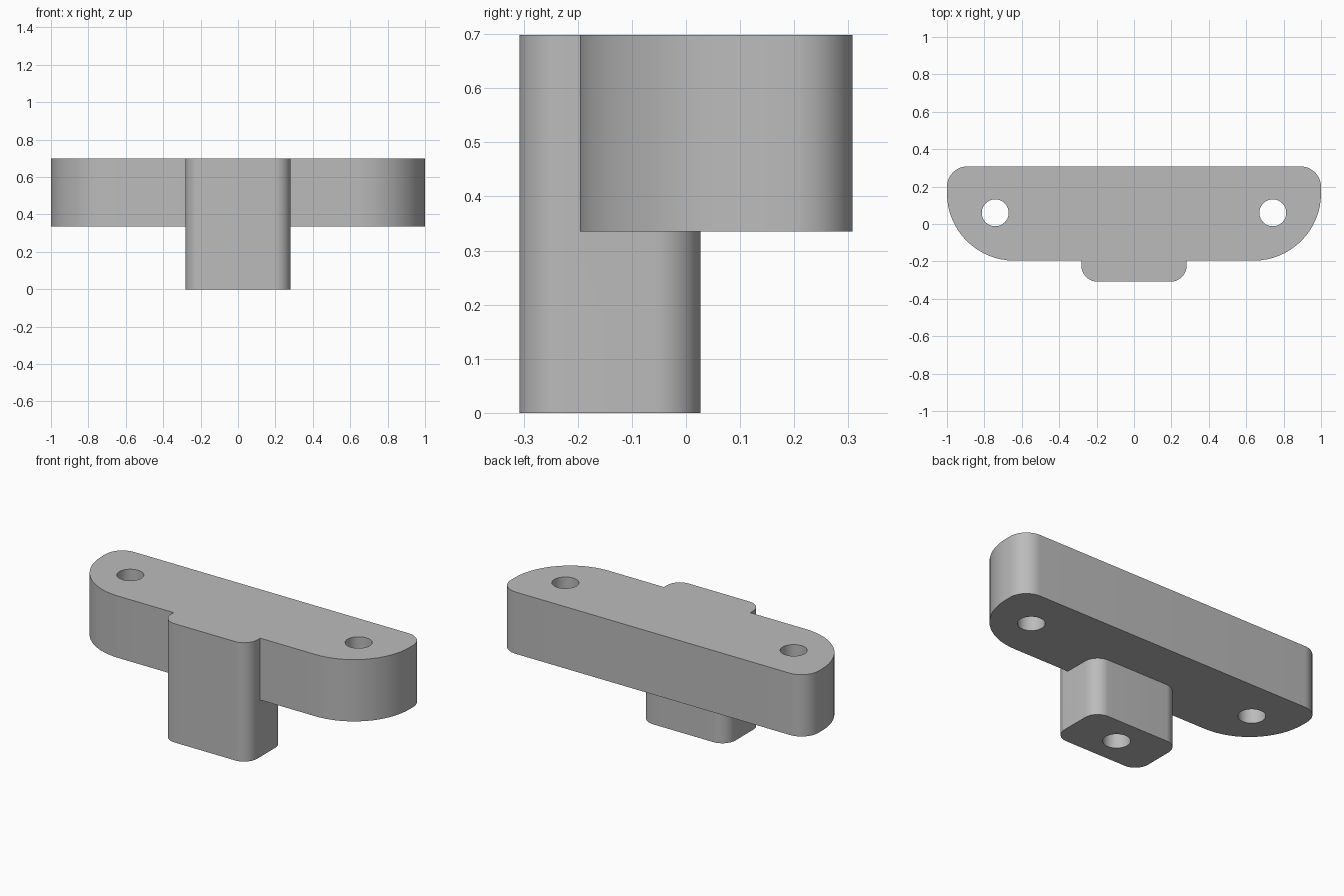
import bpy, bmesh, math

cube = bpy.data.objects.get("Cube")
if cube:
    bpy.data.objects.remove(cube, do_unlink=True)

grey = bpy.data.materials.new("plain grey")
grey.use_nodes = True
colour = (0.5, 0.5, 0.5, 1)
grey.diffuse_color = colour
grey.node_tree.nodes["Principled BSDF"].inputs["Base Color"].default_value = colour


def rounded_outline(half, front, back, r_front, r_back, steps=16):
    """Rectangle outline with separate front and back corner radii."""
    corners = [(1, 1, r_back), (-1, 1, r_back), (-1, -1, r_front), (1, -1, r_front)]
    pts = []
    for k, (sx, sy, r) in enumerate(corners):
        cx = sx * (half - r)
        cy = back - r if sy > 0 else front + r
        for i in range(steps + 1):
            a = math.pi / 2 * (k + i / steps)
            pts.append((cx + r * math.cos(a), cy + r * math.sin(a)))
    return pts


def circle(x, y, r, sides=48):
    return [(x + r * math.cos(math.tau * i / sides), y + r * math.sin(math.tau * i / sides))
            for i in range(sides)]


def prism(name, outline, z0, z1):
    """Extrude a flat outline from z0 to z1."""
    bm = bmesh.new()
    base = bm.faces.new([bm.verts.new((x, y, z0)) for x, y in outline])
    top = bmesh.ops.extrude_face_region(bm, geom=[base])["geom"]
    bmesh.ops.translate(bm, vec=(0, 0, z1 - z0),
                        verts=[v for v in top if isinstance(v, bmesh.types.BMVert)])
    bmesh.ops.recalc_face_normals(bm, faces=bm.faces)
    mesh = bpy.data.meshes.new(name)
    bm.to_mesh(mesh)
    bm.free()
    mesh.materials.append(grey)
    obj = bpy.data.objects.new(name, mesh)
    bpy.context.collection.objects.link(obj)
    return obj


def combine(target, tool, operation):
    """Apply a boolean and discard the tool object."""
    mod = target.modifiers.new(operation.lower(), "BOOLEAN")
    mod.operation = operation
    mod.solver = "EXACT"
    mod.object = tool
    bpy.context.view_layer.objects.active = target
    bpy.ops.object.modifier_apply(modifier=mod.name)
    bpy.data.objects.remove(tool, do_unlink=True)


TOP, BAR_BOTTOM = 0.698, 0.335
HOLE = 0.072

# Wide bar with the upright post fused into its front
bracket = prism("mounting_bracket", rounded_outline(1, -0.196, 0.308, 0.36, 0.11), BAR_BOTTOM, TOP)
post = prism("centre_post", rounded_outline(0.281, -0.308, 0.027, 0.085, 0.085), 0, TOP)
combine(bracket, post, "UNION")

# Through holes at both ends of the bar
for side in (-1, 1):
    combine(bracket, prism("bar_hole", circle(side * 0.742, 0.06, HOLE), 0.2, 0.9), "DIFFERENCE")

# Blind hole in the underside of the post
combine(bracket, prism("post_hole", circle(0, -0.14, HOLE), -0.1, 0.45), "DIFFERENCE")

# Smooth curved walls, crisp rims
bpy.ops.object.select_all(action="DESELECT")
bracket.select_set(True)
bpy.context.view_layer.objects.active = bracket
bpy.ops.object.shade_smooth_by_angle(angle=math.radians(30))
